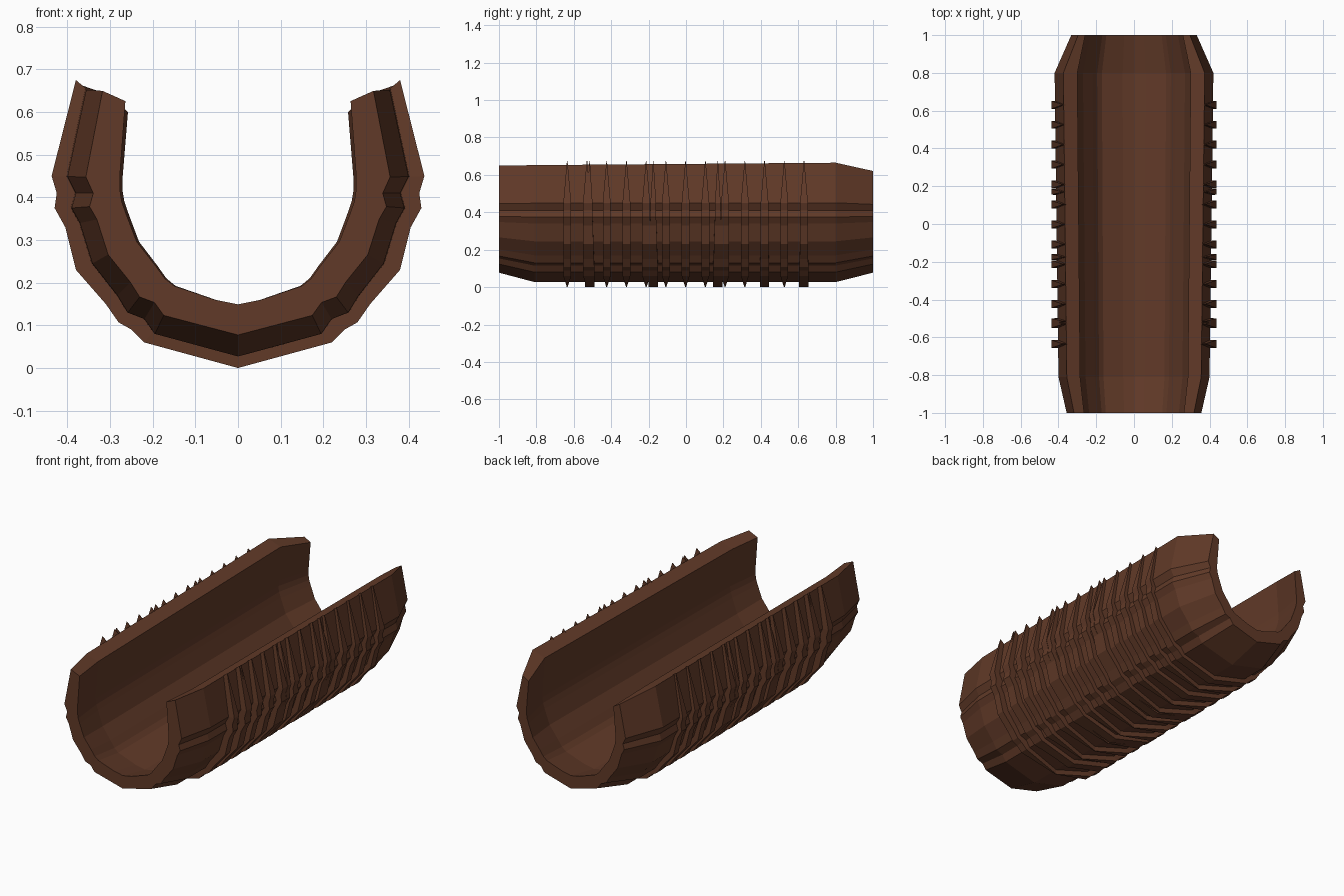
import bpy, bmesh

if "Cube" in bpy.data.objects:
    bpy.data.objects.remove(bpy.data.objects["Cube"])

mat = bpy.data.materials.new("dark brown bark")
mat.diffuse_color = (0.12, 0.042, 0.021, 1)
mat.use_nodes = True
mat.node_tree.nodes["Principled BSDF"].inputs["Base Color"].default_value = mat.diffuse_color


def make_object(name, rings, closed):
    """Loft matching closed rings of points, capping both ends."""
    bm = bmesh.new()
    vs = [[bm.verts.new(p) for p in r] for r in rings]
    n = len(rings[0])
    for a, b in zip(vs, vs[1:]):
        for i in range(n):
            j = (i + 1) % n
            bm.faces.new((a[i], a[j], b[j], b[i]))
    if closed:  # U-shaped ends: bridge outer and inner halves as quads
        for r in (vs[0], vs[-1]):
            for i in range(n // 2 - 1):
                bm.faces.new((r[i], r[i + 1], r[n - 2 - i], r[n - 1 - i]))
    else:
        bm.faces.new(vs[0])
        bm.faces.new(vs[-1])
    bmesh.ops.recalc_face_normals(bm, faces=bm.faces)
    me = bpy.data.meshes.new(name)
    bm.to_mesh(me)
    bm.free()
    me.materials.append(mat)
    ob = bpy.data.objects.new(name, me)
    bpy.context.collection.objects.link(ob)
    return ob


def mirrored(half):
    """Half profile from the bottom centre up -> full left-to-right profile."""
    return [(-x, z) for x, z in half[:0:-1]] + half


# half profiles (x, z) from the bottom centre up to the rim
OUTER = [(0, .027), (.20, .08), (.225, .115), (.265, .13), (.29, .17),
         (.35, .245), (.38, .34), (.40, .375), (.39, .41), (.41, .45), (.365, .66)]
INNER = [(0, .11), (.06, .122), (.17, .16), (.195, .18), (.22, .215),
         (.27, .28), (.30, .36), (.31, .39), (.315, .42), (.315, .45), (.30, .635)]
RIB = [(0, 0), (.22, .06), (.25, .09), (.28, .107), (.31, .15),
       (.38, .23), (.405, .33), (.43, .375), (.425, .41), (.437, .45), (.38, .675)]

# trough shell: tapered at both ends
# y, outer x scale, inner x scale, lower z scale, rim z scale
STATIONS = [(-1, .87, .88, .865, .96), (-.81, .975, .95, 1, .97),
            (.8, 1.025, 1.0, 1, 1.02), (1, .81, .86, .865, .85)]


def place(profile, y, sx, sl, su):
    return [(x * sx, y, .4 + (z - .4) * (sl if z < .4 else su)) for x, z in profile]


rings = []
for y, so, si, sl, su in STATIONS:
    rings.append(place(mirrored(OUTER), y, so, sl, su)
                 + place(mirrored(INNER)[::-1], y, si, sl, su))
make_object("trough_shell", rings, True)


# raised ribs wrapped round the outside, pointed at the rim
def rib(name, y, widths):
    half = []
    for (x, z), (bx, bz), w in zip(RIB, OUTER, widths):
        half.append((x, z, bx * .95, .4 + (bz - .4) * .95, w / 2))
    full = [(-a, b, -c, d, w) for a, b, c, d, w in half[:0:-1]] + half
    make_object(name, [[(a, y - w, b), (a, y + w, b), (c, y + w, d), (c, y - w, d)]
                       for a, b, c, d, w in full], False)


NARROW = [.004] + [.042] * 9 + [.003]
WIDE = [.05] * 4 + [.045, .04, .035, .03, .03, .03, .003]
for i in range(13):
    rib(f"narrow_rib_{i}", -.635 + i * .1055, NARROW)
for i, y in enumerate((-.515, -.175, .17, .42, .63)):
    rib(f"wide_rib_{i}", y, WIDE)
